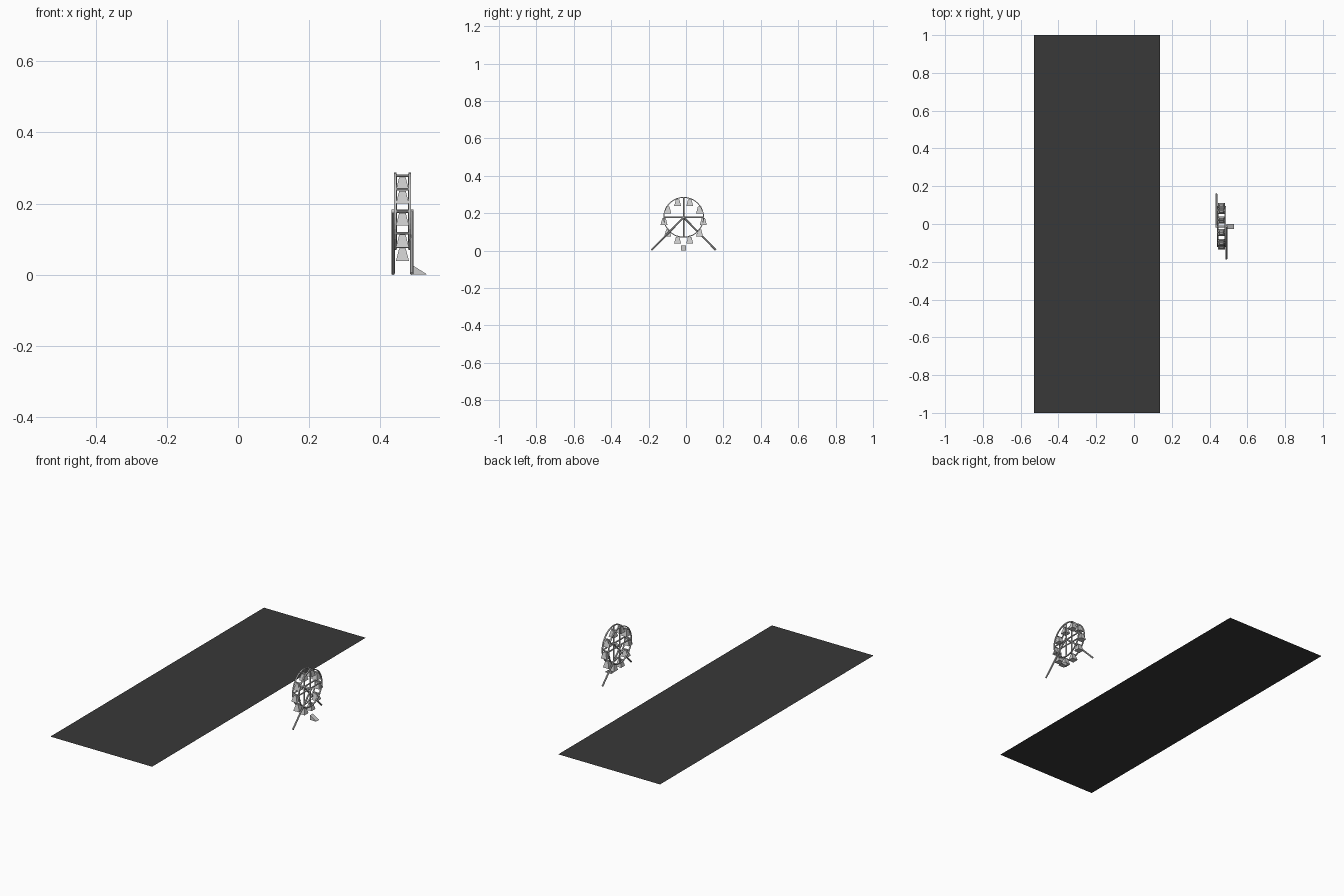
import bpy, bmesh, math
from mathutils import Vector, Matrix

if "Cube" in bpy.data.objects:
    bpy.data.objects.remove(bpy.data.objects["Cube"])

CX, CY, CZ, R = 0.4625, -0.0125, 0.178, 0.105   # wheel centre and rim radius
HALF = 0.02                                     # rim offset from centre along x


def make(name, bm):
    bmesh.ops.recalc_face_normals(bm, faces=bm.faces)
    me = bpy.data.meshes.new(name)
    bm.to_mesh(me)
    bm.free()
    ob = bpy.data.objects.new(name, me)
    bpy.context.collection.objects.link(ob)
    return ob


def bar(name, a, b, r, sides=8):
    # straight rod between two points
    a, b = Vector(a), Vector(b)
    bm = bmesh.new()
    rot = (b - a).to_track_quat('Z', 'Y').to_matrix().to_4x4()
    bmesh.ops.create_cone(bm, cap_ends=True, segments=sides, radius1=r, radius2=r,
                          depth=(b - a).length, matrix=Matrix.Translation((a + b) / 2) @ rot)
    return make(name, bm)


def rim(name, x):
    # flat hoop with rectangular section
    bm = bmesh.new()
    prof = [(x - 0.0035, R - 0.001), (x + 0.0035, R - 0.001),
            (x + 0.0035, R + 0.004), (x - 0.0035, R + 0.004)]
    n = 40
    rings = []
    for i in range(n):
        t = 2 * math.pi * i / n
        rings.append([bm.verts.new((px, CY + r * math.sin(t), CZ + r * math.cos(t)))
                      for px, r in prof])
    for i in range(n):
        p, q = rings[i], rings[(i + 1) % n]
        for j in range(4):
            k = (j + 1) % 4
            bm.faces.new((p[j], p[k], q[k], q[j]))
    return make(name, bm)


# ground slab
bm = bmesh.new()
bm.faces.new([bm.verts.new(p) for p in
              ((-0.53, -1, 0), (0.137, -1, 0), (0.137, 1, 0), (-0.53, 1, 0))])
pad = make("asphalt_strip", bm)
mat = bpy.data.materials.new("dark_asphalt")
mat.diffuse_color = (0.04, 0.04, 0.04, 1)
mat.use_nodes = True
mat.node_tree.nodes["Principled BSDF"].inputs["Base Color"].default_value = mat.diffuse_color
pad.data.materials.append(mat)

# rims, spokes and one leg per side
for s, side in ((-1, "left"), (1, "right")):
    x = CX + s * HALF
    rim(side + "_rim", x)
    bar(side + "_upright_spoke", (x, CY, CZ - R), (x, CY, CZ + R), 0.004)
    bar(side + "_level_spoke", (x, CY - R, CZ), (x, CY + R, CZ), 0.004)
    lx = CX + s * 0.0265
    bar(side + "_leg", (lx, CY, CZ), (lx, CY - s * 0.172, 0.003), 0.005)

# hub axle
bar("axle", (CX - 0.0315, CY, CZ), (CX + 0.0315, CY, CZ), 0.005, 12)

# hanging cabins with their pivot rods
for k in range(10):
    t = math.radians(18 + 36 * k)
    y, z = CY + R * math.sin(t), CZ + R * math.cos(t)
    bar("cabin_rod", (CX - HALF, y, z), (CX + HALF, y, z), 0.0035)
    bm = bmesh.new()
    bmesh.ops.create_cone(bm, cap_ends=True, segments=4, radius1=0.0185 * math.sqrt(2),
                          radius2=0.009 * math.sqrt(2), depth=0.036,
                          matrix=Matrix.Translation((CX, y, z - 0.022))
                          @ Matrix.Rotation(math.pi / 4, 4, 'Z'))
    make("cabin", bm)

# boarding ramp
bm = bmesh.new()
prof = [(0.49, 0), (0.53, 0), (0.53, 0.002), (0.49, 0.027)]
ends = [[bm.verts.new((px, CY + d, pz)) for px, pz in prof] for d in (-0.0135, 0.0135)]
bm.faces.new(ends[0])
bm.faces.new(ends[1])
for j in range(4):
    k = (j + 1) % 4
    bm.faces.new((ends[0][j], ends[0][k], ends[1][k], ends[1][j]))
make("boarding_ramp", bm)
